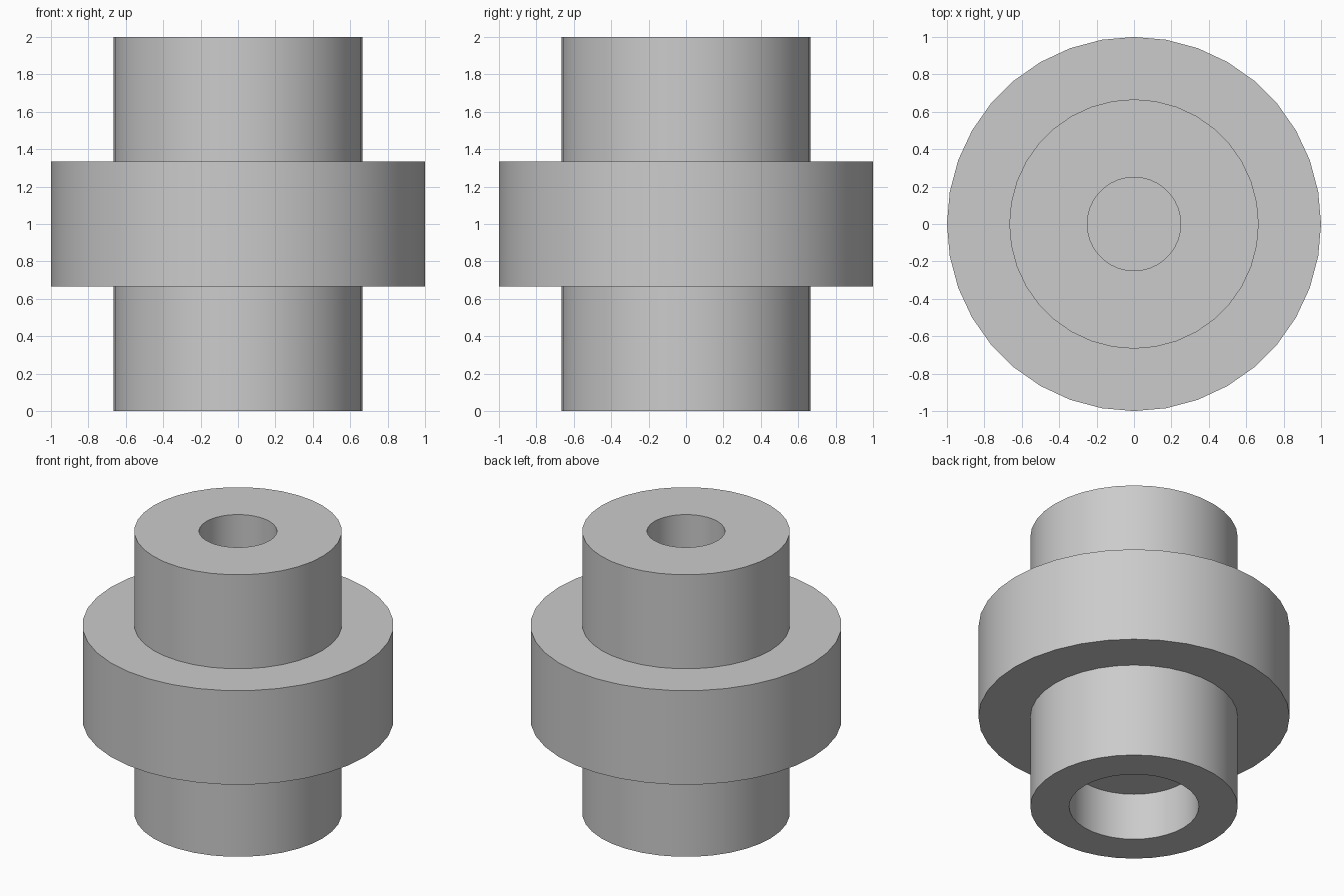
import bpy
import bmesh
from math import pi

if "Cube" in bpy.data.objects:
    bpy.data.objects.remove(bpy.data.objects["Cube"], do_unlink=True)

SIDES = 36

# Plain grey finish
grey = bpy.data.materials.new("light grey")
grey.use_nodes = True
colour = (0.6, 0.6, 0.6, 1)
grey.diffuse_color = colour
grey.node_tree.nodes["Principled BSDF"].inputs["Base Color"].default_value = colour

# Half section: lower recess, shaft, flange, shaft, upper blind bore
third = 2 / 3
profile = [
    (0, third / 2), (0.417, third / 2), (0.417, 0), (third, 0),
    (third, third), (1, third), (1, 2 * third), (third, 2 * third),
    (third, 2), (0.25, 2), (0.25, 2 - third / 2), (0, 2 - third / 2),
]


def lathe(name, points, material):
    """Spin a half section around the vertical axis."""
    bm = bmesh.new()
    verts = [bm.verts.new((r, 0, z)) for r, z in points]
    edges = [bm.edges.new(pair) for pair in zip(verts, verts[1:])]
    bmesh.ops.spin(bm, geom=verts + edges, cent=(0, 0, 0), axis=(0, 0, 1),
                   angle=2 * pi, steps=SIDES, use_duplicate=False)
    bmesh.ops.remove_doubles(bm, verts=bm.verts, dist=0.0001)
    bmesh.ops.recalc_face_normals(bm, faces=bm.faces)
    mesh = bpy.data.meshes.new(name)
    bm.to_mesh(mesh)
    bm.free()
    mesh.materials.append(material)
    obj = bpy.data.objects.new(name, mesh)
    bpy.context.collection.objects.link(obj)
    return obj


bushing = lathe("flanged_bushing", profile, grey)
bpy.ops.object.select_all(action="DESELECT")
bushing.select_set(True)
bpy.context.view_layer.objects.active = bushing
bpy.ops.object.shade_smooth_by_angle(angle=pi / 6)
